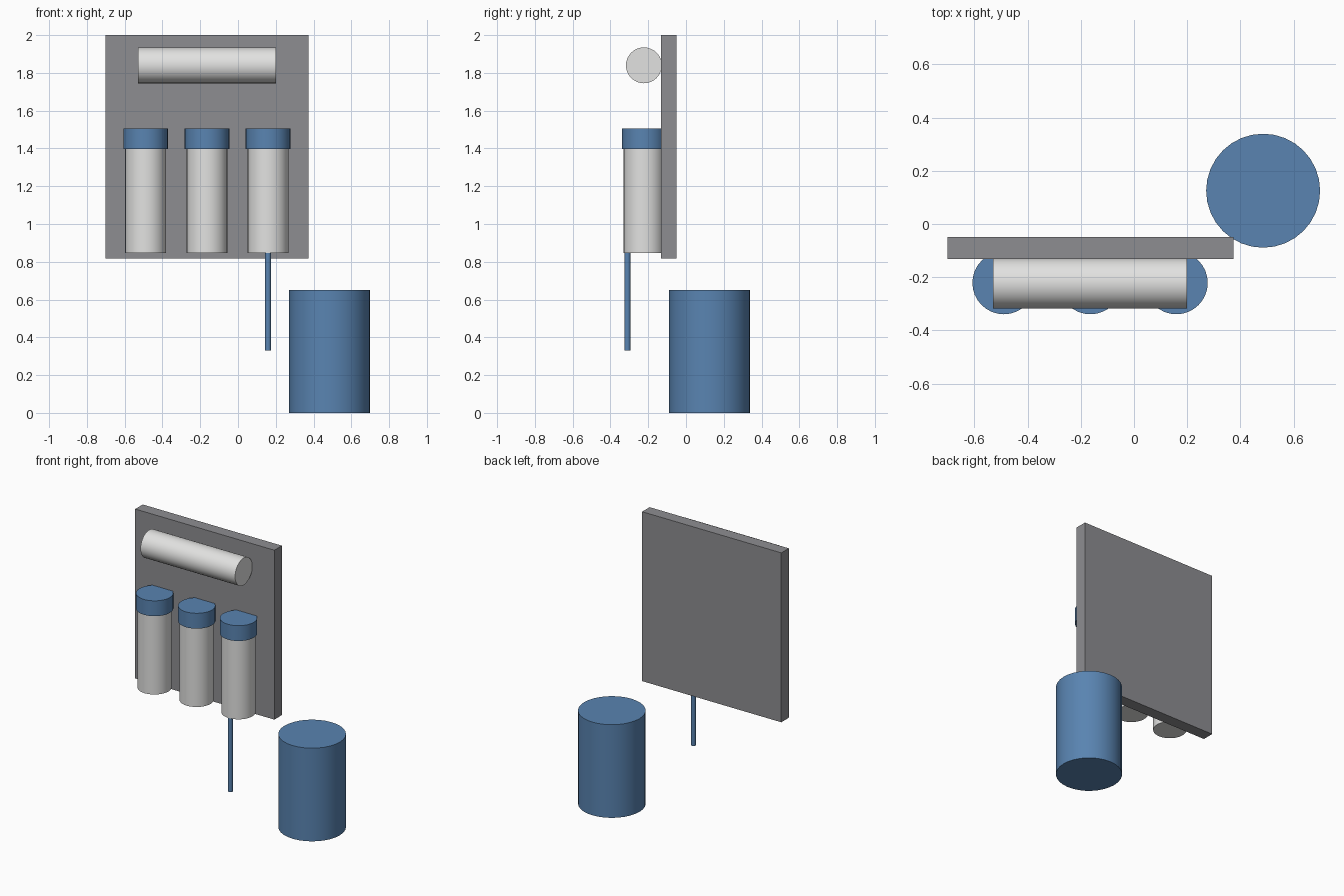
import bpy, math

if "Cube" in bpy.data.objects:
    bpy.data.objects.remove(bpy.data.objects["Cube"])


def material(name, rgb):
    m = bpy.data.materials.new(name)
    m.diffuse_color = (*rgb, 1)
    m.use_nodes = True
    m.node_tree.nodes["Principled BSDF"].inputs["Base Color"].default_value = m.diffuse_color
    return m


blue = material("blue plastic", (0.10, 0.23, 0.44))
white = material("white plastic", (0.76, 0.76, 0.75))
grey = material("grey metal", (0.27, 0.27, 0.285))


def finish(name, mat):
    ob = bpy.context.object
    ob.name = name
    ob.data.materials.append(mat)
    bpy.ops.object.transform_apply(location=False, rotation=True, scale=True)
    return ob


def cylinder(name, mat, x, y, z0, z1, r, sides=32):
    """Upright cylinder from z0 to z1."""
    bpy.ops.mesh.primitive_cylinder_add(
        vertices=sides, radius=r, depth=z1 - z0, location=(x, y, (z0 + z1) / 2))
    finish(name, mat)
    bpy.ops.object.shade_smooth_by_angle(angle=math.radians(30))


# Back plate
bpy.ops.mesh.primitive_cube_add(size=1, location=(-0.164, -0.0905, 1.409))
bpy.context.object.scale = (1.074, 0.083, 1.182)
finish("back_plate", grey)

# Horizontal membrane housing
bpy.ops.mesh.primitive_cylinder_add(
    vertices=32, radius=0.095, depth=0.73, location=(-0.165, -0.223, 1.84),
    rotation=(0, math.pi / 2, 0))
finish("membrane_housing", white)
bpy.ops.object.shade_smooth_by_angle(angle=math.radians(30))

# Three filter canisters with caps
for i, x in enumerate((-0.489, -0.164, 0.159), 1):
    cylinder(f"filter_body_{i}", white, x, -0.222, 0.847, 1.398, 0.108)
    cylinder(f"filter_cap_{i}", blue, x, -0.221, 1.398, 1.505, 0.118)

# Hose hanging below the right filter
cylinder("hose", blue, 0.159, -0.310, 0.33, 0.88, 0.016, 16)

# Storage tank on the floor
cylinder("storage_tank", blue, 0.485, 0.125, 0.0, 0.65, 0.214)
